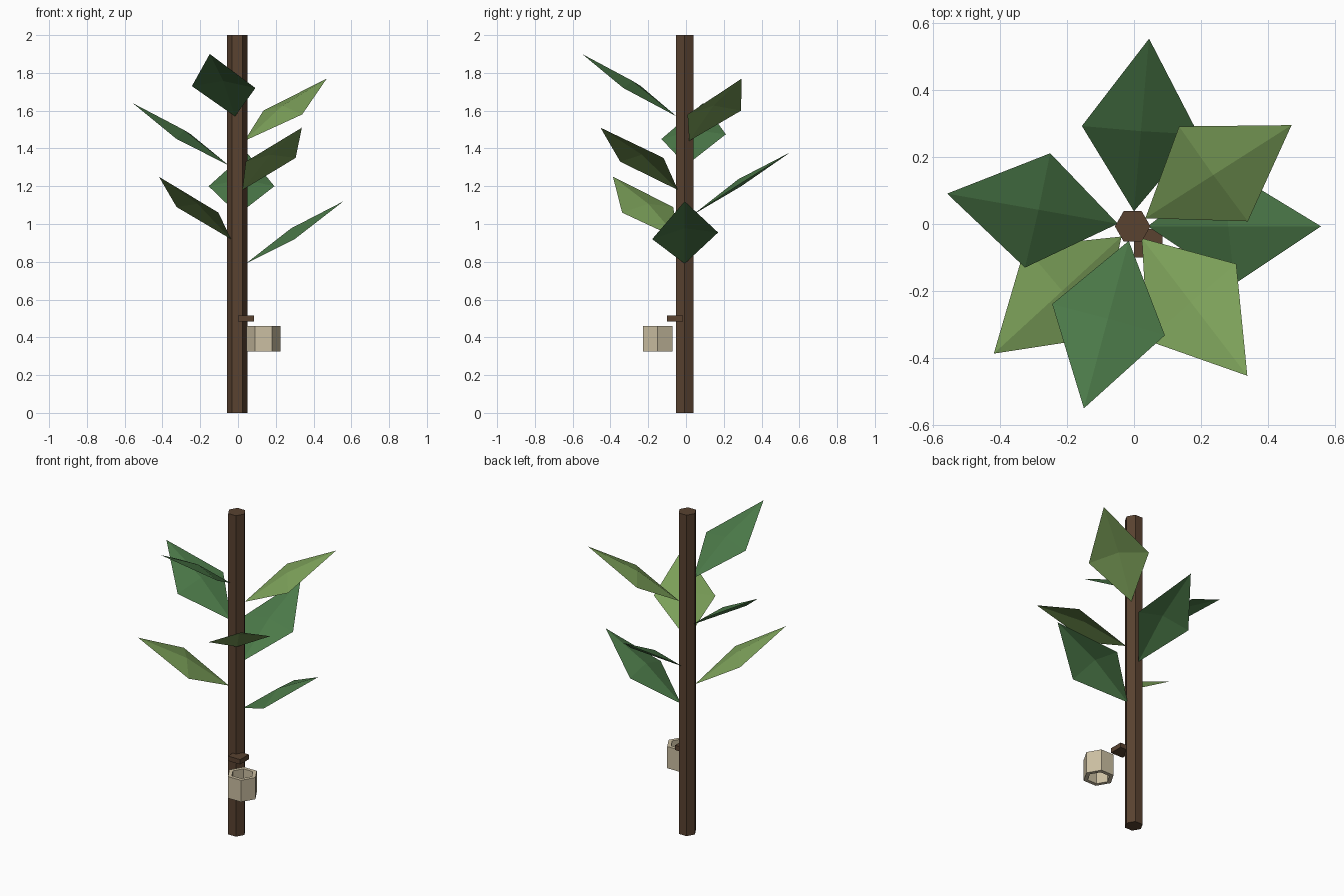
import bpy, bmesh, math
from mathutils import Matrix, Vector

if "Cube" in bpy.data.objects:
    bpy.data.objects.remove(bpy.data.objects["Cube"])

CX, CY = -0.004, -0.007  # trunk axis


def material(name, color):
    m = bpy.data.materials.new(name)
    m.diffuse_color = (*color, 1)
    m.use_nodes = True
    m.node_tree.nodes["Principled BSDF"].inputs["Base Color"].default_value = m.diffuse_color
    return m


BARK = material("bark", (0.10, 0.055, 0.03))
CREAM = material("cream", (0.60, 0.52, 0.36))
DARK_GREEN = material("dark_green", (0.07, 0.19, 0.065))
LIGHT_GREEN = material("light_green", (0.20, 0.35, 0.10))


def add(name, bm, mat):
    bmesh.ops.recalc_face_normals(bm, faces=bm.faces)
    mesh = bpy.data.meshes.new(name)
    bm.to_mesh(mesh)
    bm.free()
    mesh.materials.append(mat)
    ob = bpy.data.objects.new(name, mesh)
    bpy.context.collection.objects.link(ob)
    return ob


def hexagon(bm, r, x, y, z):
    return [bm.verts.new((x + r * math.cos(k * math.pi / 3),
                          y + r * math.sin(k * math.pi / 3), z)) for k in range(6)]


def bridge(bm, a, b):
    for k in range(6):
        j = (k + 1) % 6
        bm.faces.new((a[k], a[j], b[j], b[k]))


# Trunk: six-sided post
bm = bmesh.new()
low, high = hexagon(bm, 0.053, CX, CY, 0), hexagon(bm, 0.053, CX, CY, 2)
bridge(bm, low, high)
bm.faces.new(low)
bm.faces.new(high)
add("trunk", bm, BARK)

# Peg on the trunk above the cup
bm = bmesh.new()
bmesh.ops.create_cube(bm, size=1, matrix=Matrix.Translation((0.043, -0.058, 0.5))
                      @ Matrix.Diagonal((0.085, 0.085, 0.03, 1)))
add("peg", bm, BARK)

# Cup: open six-sided tube
bm = bmesh.new()
rings = [hexagon(bm, r, 0.135, -0.15, z)
         for r, z in ((0.09, 0.325), (0.09, 0.46), (0.065, 0.46), (0.065, 0.325))]
for k in range(4):
    bridge(bm, rings[k], rings[(k + 1) % 4])
add("cup", bm, CREAM)

# Leaves: raised kites spiralling up by the golden angle; rise of left and right corner
corners = [(0.165, 0.13), (0.14, 0.17), (0.15, 0.15), (0.17, 0.15),
           (0.14, 0.165), (0.16, 0.14), (0.15, 0.16)]
for i, (left, right) in enumerate(corners):
    spread = (left - right) * 0.4
    place = (Matrix.Translation((CX, CY, 0.79 + 0.13 * i))
             @ Matrix.Rotation(math.radians(-137.5 * i), 4, 'Z'))
    points = [(0.045, 0, 0), (0.285 - spread, 0.177, left),
              (0.562, 0, 0.33), (0.29 + spread, -0.172, right)]
    bm = bmesh.new()
    rim = [bm.verts.new(place @ Vector(p)) for p in points]
    mid = bm.verts.new(place @ Vector((0.285, 0, 0.187)))
    for k in range(4):
        bm.faces.new((rim[k - 1], mid, rim[k]))
    ob = add(f"leaf_{i + 1}", bm, LIGHT_GREEN if i % 2 else DARK_GREEN)
    if ob.data.polygons[0].normal.z < 0:
        ob.data.flip_normals()
